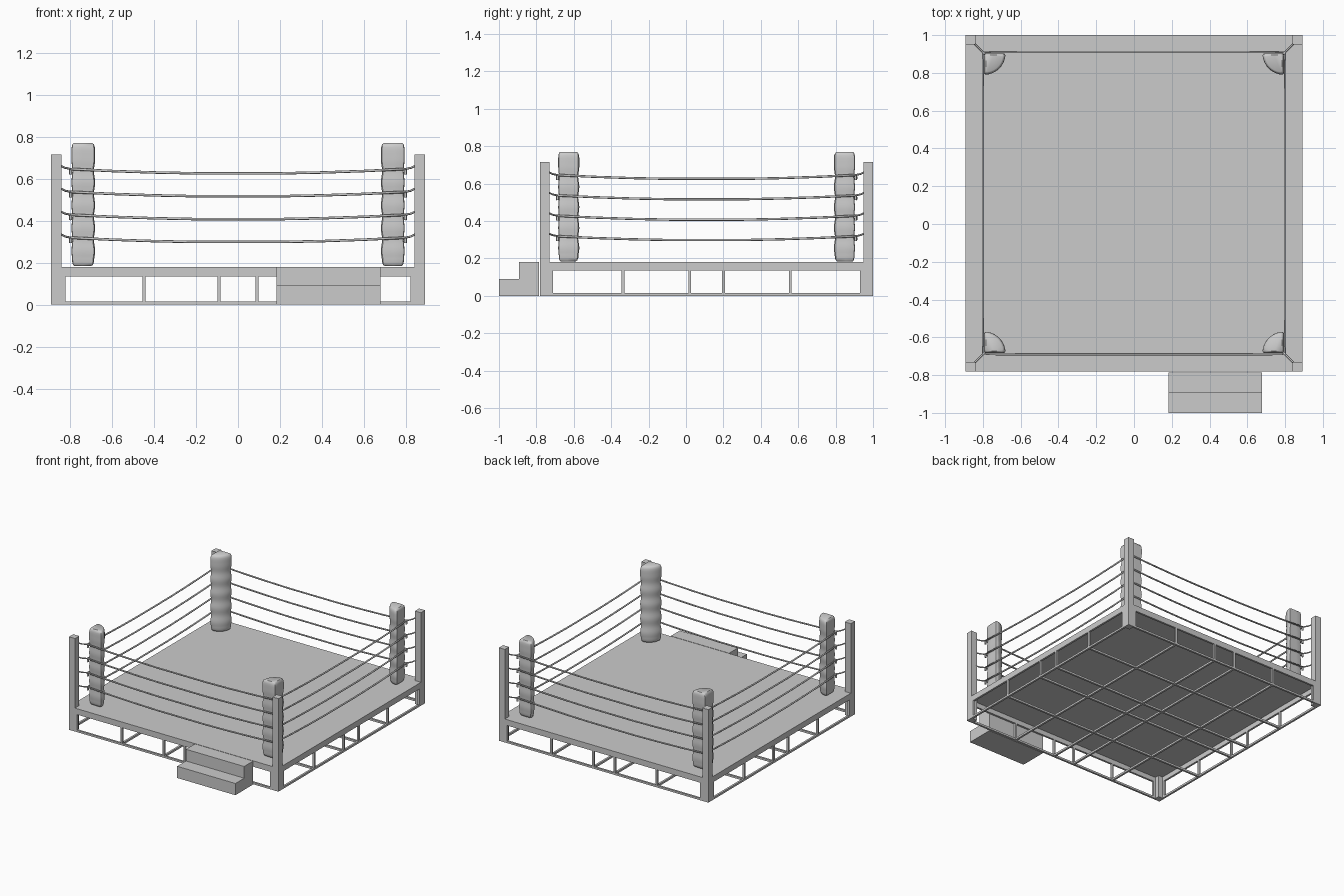
import bpy, bmesh, math
from mathutils import Vector

if "Cube" in bpy.data.objects:
    bpy.data.objects.remove(bpy.data.objects["Cube"])

CY = 0.11          # centre of the ring in y
H = 0.891          # half width of the platform
ROPES = [0.297, 0.406, 0.515, 0.624]
CORNERS = [(sx, sy) for sx in (-1, 1) for sy in (-1, 1)]


def finish(name, bm, smooth=False):
    bmesh.ops.recalc_face_normals(bm, faces=bm.faces[:])
    me = bpy.data.meshes.new(name)
    bm.to_mesh(me)
    bm.free()
    ob = bpy.data.objects.new(name, me)
    bpy.context.collection.objects.link(ob)
    if smooth:
        bpy.ops.object.select_all(action='DESELECT')
        ob.select_set(True)
        bpy.context.view_layer.objects.active = ob
        bpy.ops.object.shade_smooth_by_angle(angle=math.radians(45))
    return ob


def box(name, x0, x1, y0, y1, z0, z1):
    bm = bmesh.new()
    bmesh.ops.create_cube(bm, size=1)
    for v in bm.verts:
        v.co = Vector(((x0 + x1) / 2 + v.co.x * (x1 - x0),
                       (y0 + y1) / 2 + v.co.y * (y1 - y0),
                       (z0 + z1) / 2 + v.co.z * (z1 - z0)))
    return finish(name, bm)


def tube(name, pts, r, closed=False):
    cu = bpy.data.curves.new(name, 'CURVE')
    cu.dimensions = '3D'
    cu.bevel_depth = r
    cu.bevel_resolution = 2
    cu.use_fill_caps = True
    sp = cu.splines.new('POLY')
    sp.points.add(len(pts) - 1)
    for p, co in zip(sp.points, pts):
        p.co = (*co, 1)
    sp.use_cyclic_u = closed
    ob = bpy.data.objects.new(name, cu)
    bpy.context.collection.objects.link(ob)
    return ob


# thin deck with an apron around its edge
T = 0.015
box("deck", -H, H, CY - H, CY + H, 0.172, 0.18)
for s in (-1, 1):
    a, b = sorted((s * H, s * (H - T)))
    box("apron_x", -H, H, CY + a, CY + b, 0.135, 0.18)
    box("apron_y", a, b, CY - H, CY + H, 0.135, 0.18)

# base frame: perimeter rails, cross bars and upright struts
for s in (-1, 1):
    a, b = sorted((s * H, s * (H - T)))
    box("base_rail_x", -H, H, CY + a, CY + b, 0, T)
    box("base_rail_y", a, b, CY - H, CY + H, 0, T)
for p in (-0.447, -0.09, 0.09, 0.447):
    box("cross_bar_x", -H, H, CY + p - T / 2, CY + p + T / 2, 0, T)
    box("cross_bar_y", p - T / 2, p + T / 2, CY - H, CY + H, 0, T)
    for s in (-1, 1):
        a, b = sorted((s * H, s * (H - T)))
        box("strut_x", p - T / 2, p + T / 2, CY + a, CY + b, T, 0.135)
        box("strut_y", a, b, CY + p - T / 2, CY + p + T / 2, T, 0.135)

# corner posts with frame uprights beside them
for sx, sy in CORNERS:
    x = sorted((sx * H, sx * 0.84))
    y = sorted((CY + sy * H, CY + sy * 0.84))
    box("corner_post", *x, *y, 0, 0.715)
    xi = sorted((sx * 0.84, sx * 0.821))
    yi = sorted((CY + sy * 0.84, CY + sy * 0.821))
    xo = sorted((sx * H, sx * (H - T)))
    yo = sorted((CY + sy * H, CY + sy * (H - T)))
    box("corner_upright_x", *xi, *yo, 0, 0.135)
    box("corner_upright_y", *xo, *yi, 0, 0.135)

# sagging ropes, one closed square loop per level
for z in ROPES:
    pts = []
    for k in range(4):
        c, s = round(math.cos(k * math.pi / 2)), round(math.sin(k * math.pi / 2))
        for t in (-0.8, -0.6, -0.4, -0.2, 0.2, 0.4, 0.6):
            u, v = t, -0.8
            pts.append((c * u - s * v, CY + s * u + c * v, z + 0.022 * (t / 0.8) ** 2))
    tube("rope", pts, 0.006, True)
    # turnbuckles tying the ropes to the posts
    for sx, sy in CORNERS:
        tube("turnbuckle", [(sx * d, CY + sy * d, z + h) for d, h in
                            ((0.845, 0.038), (0.825, 0.028), (0.775, 0.017))], 0.005)
        tube("rope_hook", [(sx * 0.797, CY + sy * 0.797, z + h) for h in (-0.004, 0.026)], 0.007)


# corner pads: rounded quarter sections pinched at every rope
def corner_pad(sx, sy):
    R = 0.110
    sec = [(0.0, 0.012), (0.003, 0.003), (0.012, 0.0), (0.05, 0.0), (R - 0.006, 0.0)]
    for i in range(11):
        a = math.radians(5 + 80 * i / 10)
        sec.append((R * math.cos(a), R * math.sin(a)))
    sec += [(0.0, R - 0.006), (0.0, 0.05)]
    z0, z1 = 0.183, 0.77
    levels = [(z0, 0.72), (z0 + 0.006, 0.86), (z0 + 0.02, 0.95)]
    n = 36
    for i in range(n + 1):
        z = z0 + 0.035 + (z1 - z0 - 0.07) * i / n
        f = 1.03
        if z < 0.69:
            f -= 0.045 * (1 + math.cos(2 * math.pi * (z - 0.31) / 0.109))
        levels.append((z, f))
    levels += [(z1 - 0.02, 1.01), (z1 - 0.006, 0.93), (z1, 0.80)]
    bm = bmesh.new()
    rings = []
    m = 0.042
    for z, f in levels:
        rings.append([bm.verts.new((sx * (0.792 - m - (u - m) * f),
                                    CY + sy * (0.792 - m - (v - m) * f), z)) for u, v in sec])
    k = len(sec)
    for a, b in zip(rings, rings[1:]):
        for i in range(k):
            j = (i + 1) % k
            bm.faces.new((a[i], a[j], b[j], b[i]))
    bm.faces.new(rings[0])
    bm.faces.new(rings[-1])
    finish("corner_pad", bm, True)


for sx, sy in CORNERS:
    corner_pad(sx, sy)

# entry steps: stair profile extruded along x
bm = bmesh.new()
prof = [(-1.0, 0), (-0.785, 0), (-0.785, 0.18), (-0.893, 0.18), (-0.893, 0.09), (-1.0, 0.09)]
face = bm.faces.new([bm.verts.new((0.183, y, z)) for y, z in prof])
ext = bmesh.ops.extrude_face_region(bm, geom=[face])
bmesh.ops.translate(bm, vec=(0.495, 0, 0),
                    verts=[g for g in ext["geom"] if isinstance(g, bmesh.types.BMVert)])
finish("entry_steps", bm)
